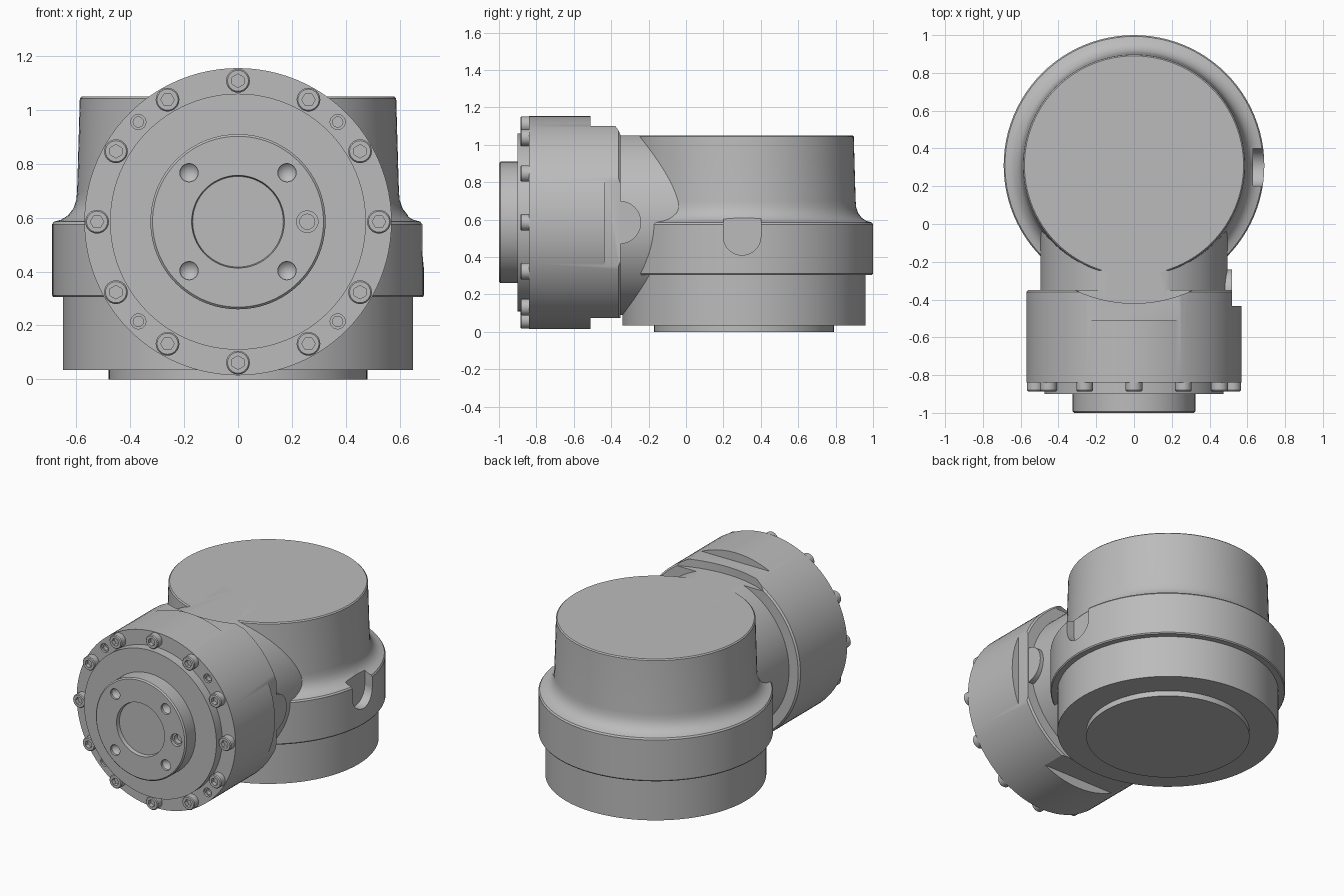
import bpy, bmesh, math
from mathutils import Matrix, Vector

if "Cube" in bpy.data.objects:
    bpy.data.objects.remove(bpy.data.objects["Cube"], do_unlink=True)

grey = bpy.data.materials.new("cast_grey")
grey.use_nodes = True
GREY = (0.5, 0.5, 0.5, 1)
grey.diffuse_color = GREY
grey.node_tree.nodes["Principled BSDF"].inputs["Base Color"].default_value = GREY

BODY_Y, AXIS_Z = 0.31, 0.585
UPRIGHT = Matrix.Translation((0, BODY_Y, 0))
# local z points to the front, local y points up
FORWARD = Matrix.Translation((0, 0, AXIS_Z)) @ Matrix.Rotation(math.pi / 2, 4, 'X')


def finish(name, bm, place):
    bm.transform(place)
    bmesh.ops.recalc_face_normals(bm, faces=bm.faces)
    me = bpy.data.meshes.new(name)
    bm.to_mesh(me)
    bm.free()
    me.materials.append(grey)
    ob = bpy.data.objects.new(name, me)
    bpy.context.collection.objects.link(ob)
    return ob


def revolve(name, profile, place, steps=96):
    """Turn (radius, height) points that start and end on the axis."""
    bm = bmesh.new()
    vs = [bm.verts.new((r, 0, h)) for r, h in profile]
    edges = [bm.edges.new(p) for p in zip(vs, vs[1:])]
    bmesh.ops.spin(bm, geom=vs + edges, axis=(0, 0, 1), cent=(0, 0, 0),
                   angle=math.tau, steps=steps, use_merge=True)
    bmesh.ops.remove_doubles(bm, verts=bm.verts, dist=1e-5)
    return finish(name, bm, place)


def disc(name, r, low, high, place, steps=96):
    return revolve(name, [(0, low), (r, low), (r, high), (0, high)], place, steps)


def box(name, lo, hi):
    lo, hi = Vector(lo), Vector(hi)
    bm = bmesh.new()
    bmesh.ops.create_cube(bm, size=1)
    return finish(name, bm, Matrix.Translation((lo + hi) / 2) @ Matrix.Diagonal((*(hi - lo), 1)))


def combine(ob, tools, operation='DIFFERENCE'):
    for t in tools:
        m = ob.modifiers.new("bool", 'BOOLEAN')
        m.operation, m.solver, m.object = operation, 'EXACT', t
    bpy.context.view_layer.update()
    dg = bpy.context.evaluated_depsgraph_get()
    me = bpy.data.meshes.new_from_object(ob.evaluated_get(dg))
    ob.modifiers.clear()
    ob.data = me
    for t in tools:
        bpy.data.objects.remove(t, do_unlink=True)


def smooth(ob):
    ob.data.shade_smooth()
    ob.data.set_sharp_from_angle(angle=math.radians(28))


def around(radius, degrees):
    a = math.radians(degrees)
    return FORWARD @ Matrix.Translation((radius * math.cos(a), radius * math.sin(a), 0))


# upright housing: base disc, lower drum, collar, fillet, tapered upper drum
housing = revolve("upright_housing", [
    (0, 0), (0.48, 0), (0.48, 0.035), (0.65, 0.035), (0.65, 0.305), (0.685, 0.305),
    (0.69, 0.312), (0.69, 0.575), (0.683, 0.585), (0.655, 0.593), (0.63, 0.609),
    (0.611, 0.634), (0.6, 0.665), (0.597, 0.7), (0.587, 1.043), (0.58, 1.05), (0, 1.05)], UPRIGHT)

# round-bottomed notch in the collar
ALONG_X = Matrix.Rotation(math.pi / 2, 4, 'Y')
notch_place = Matrix.Translation((0, BODY_Y - 0.01, 0.51)) @ ALONG_X
combine(housing, [disc("notch_round", 0.1, 0.63, 0.8, notch_place, 48),
                  box("notch_top", (0.63, 0.2, 0.51), (0.8, 0.4, 0.7))])

# neck joining the two housings, trimmed level with the upper drum
neck = disc("neck", 0.495, -0.1, 0.38, FORWARD)
combine(neck, [disc("neck_trim", 0.9, 1.05, 1.3, UPRIGHT)])

# front housing: ring, cover plate and output hub with a shallow bore
front = revolve("front_housing", [
    (0, 0.35), (0.56, 0.35), (0.57, 0.36), (0.57, 0.84), (0.475, 0.84), (0.475, 0.9),
    (0.325, 0.9), (0.325, 0.992), (0.317, 1.0), (0.172, 1.0), (0.168, 0.975), (0, 0.975)], FORWARD)
cutters = [
    box("top_flat", (-0.6, -0.51, 1.1), (0.6, 0, 1.3)),
    box("bottom_flat", (-0.6, -0.51, -0.2), (0.6, 0, 0.075)),
    box("side_flat", (0.52, -0.435, 0.2), (0.7, 0, 1)),
    disc("top_clearance", 0.73, 1.05, 1.3, UPRIGHT),
    revolve("bottom_clearance", [(0, -0.1), (0.69, -0.1), (0.69, 0.09), (0.66, 0.14), (0, 0.14)], UPRIGHT),
]
# dowel holes in the ring and countersunk holes in the hub
for deg in (45, 135, 225, 315):
    cutters.append(revolve("dowel_hole", [
        (0, 0.8), (0.019, 0.8), (0.019, 0.825), (0.028, 0.825), (0.028, 0.9), (0, 0.9)],
        around(0.523, deg), 24))
    cutters.append(revolve("hub_hole", [
        (0, 0.95), (0.034, 0.985), (0.034, 1.05), (0, 1.05)], around(0.257, deg), 24))
cutters.append(revolve("key_hole", [
    (0, 0.95), (0.028, 0.95), (0.028, 0.98), (0.04, 0.98), (0.04, 1.05), (0, 1.05)],
    around(0.257, 0), 24))
combine(front, cutters)

# rounded tab on the left side
tab = disc("side_tab", 0.115, 0.4, 0.518, Matrix.Translation((0, -0.355, AXIS_Z)) @ ALONG_X, 48)

# twelve socket-head bolts around the ring
head = revolve("bolt", [(0, 0.83), (0.044, 0.83), (0.044, 0.88), (0.039, 0.886), (0, 0.886)],
               around(0.523, 0), 24)
combine(head, [disc("hex_socket", 0.025, 0.86, 0.9, around(0.523, 0), 6)])
pivot = Matrix.Translation((0, 0, AXIS_Z))
for i in range(1, 12):
    copy = bpy.data.objects.new("bolt", head.data)
    copy.matrix_world = pivot @ Matrix.Rotation(math.tau * i / 12, 4, 'Y') @ pivot.inverted()
    bpy.context.collection.objects.link(copy)

for ob in (housing, neck, front, tab, head):
    smooth(ob)
